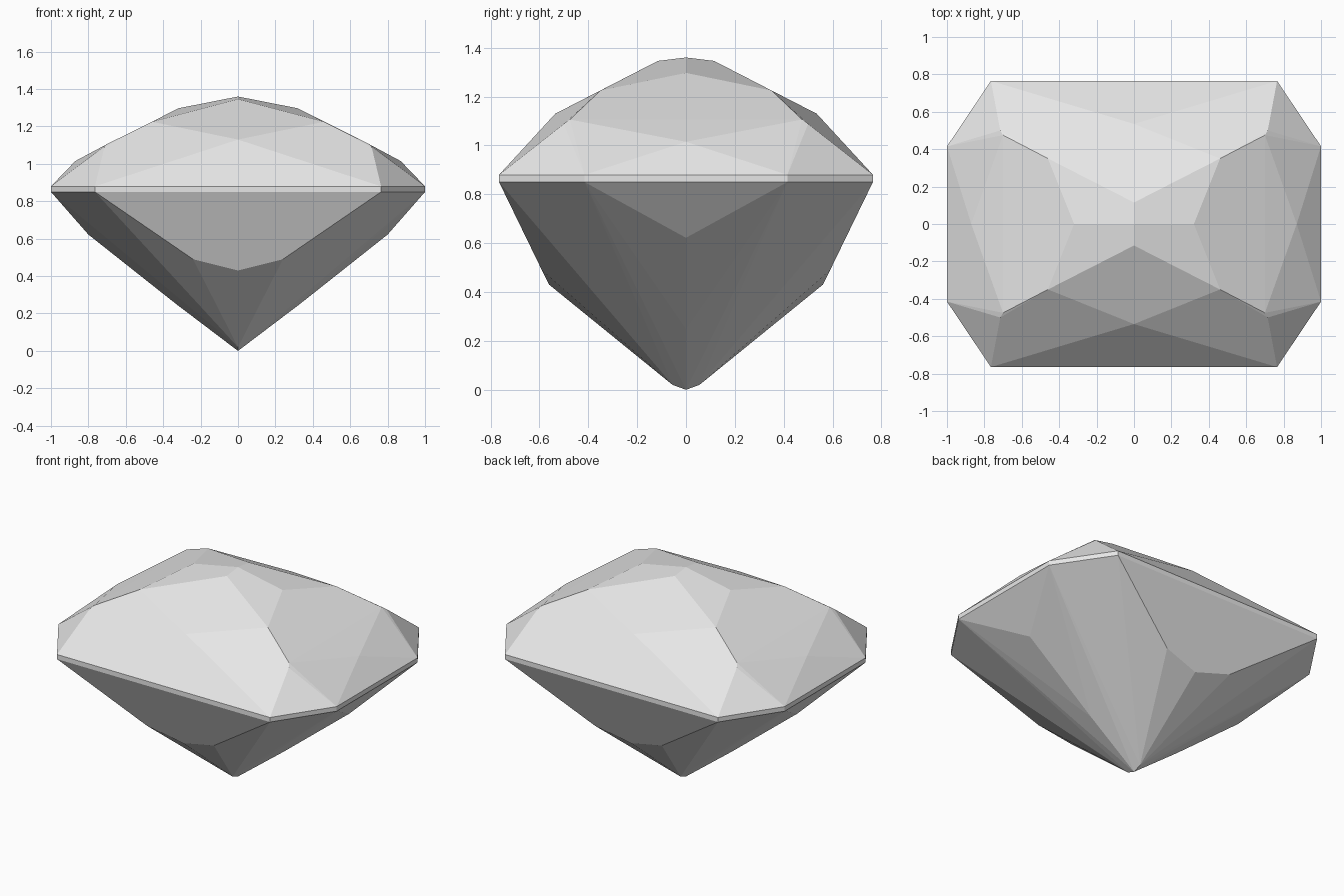
import bpy
import bmesh
import math

cube = bpy.data.objects.get("Cube")
if cube:
    bpy.data.objects.remove(cube, do_unlink=True)

# One quarter of the cut stone; the rest is mirrored
crown = [(0, 0, 1.36), (0, 0.115, 1.346), (0.32, 0, 1.297), (0.46, 0.35, 1.225),
         (0, 0.535, 1.13), (0.87, 0, 1.015), (0.70, 0.475, 1.106), (0.715, 0.50, 1.088)]
girdle = [(0.765, 0.765), (1.0, 0.415)]
pavilion = [(0, 0.56, 0.43), (0.24, 0.59, 0.49), (0.80, 0, 0.622),
            (0.33, 0, 0.25), (0, 0.055, 0.02), (0, 0, 0)]
quarter = crown + [(x, y, z) for x, y in girdle for z in (0.85, 0.88)] + pavilion
points = sorted({(sx * x + 0.0, sy * y + 0.0, z)
                 for x, y, z in quarter for sx in (1, -1) for sy in (1, -1)})

# Facets: convex hull, then flat neighbours merged
bm = bmesh.new()
for p in points:
    bm.verts.new(p)
bmesh.ops.convex_hull(bm, input=bm.verts)
bmesh.ops.dissolve_limit(bm, angle_limit=math.radians(1.5),
                         verts=bm.verts, edges=bm.edges)
bmesh.ops.recalc_face_normals(bm, faces=bm.faces)
mesh = bpy.data.meshes.new("gemstone")
bm.to_mesh(mesh)
bm.free()

# Pale grey stone
grey = bpy.data.materials.new("pale_grey")
grey.use_nodes = True
colour = (0.8, 0.8, 0.8, 1)
grey.diffuse_color = colour
grey.node_tree.nodes["Principled BSDF"].inputs["Base Color"].default_value = colour
mesh.materials.append(grey)

gem = bpy.data.objects.new("gemstone", mesh)
bpy.context.scene.collection.objects.link(gem)
